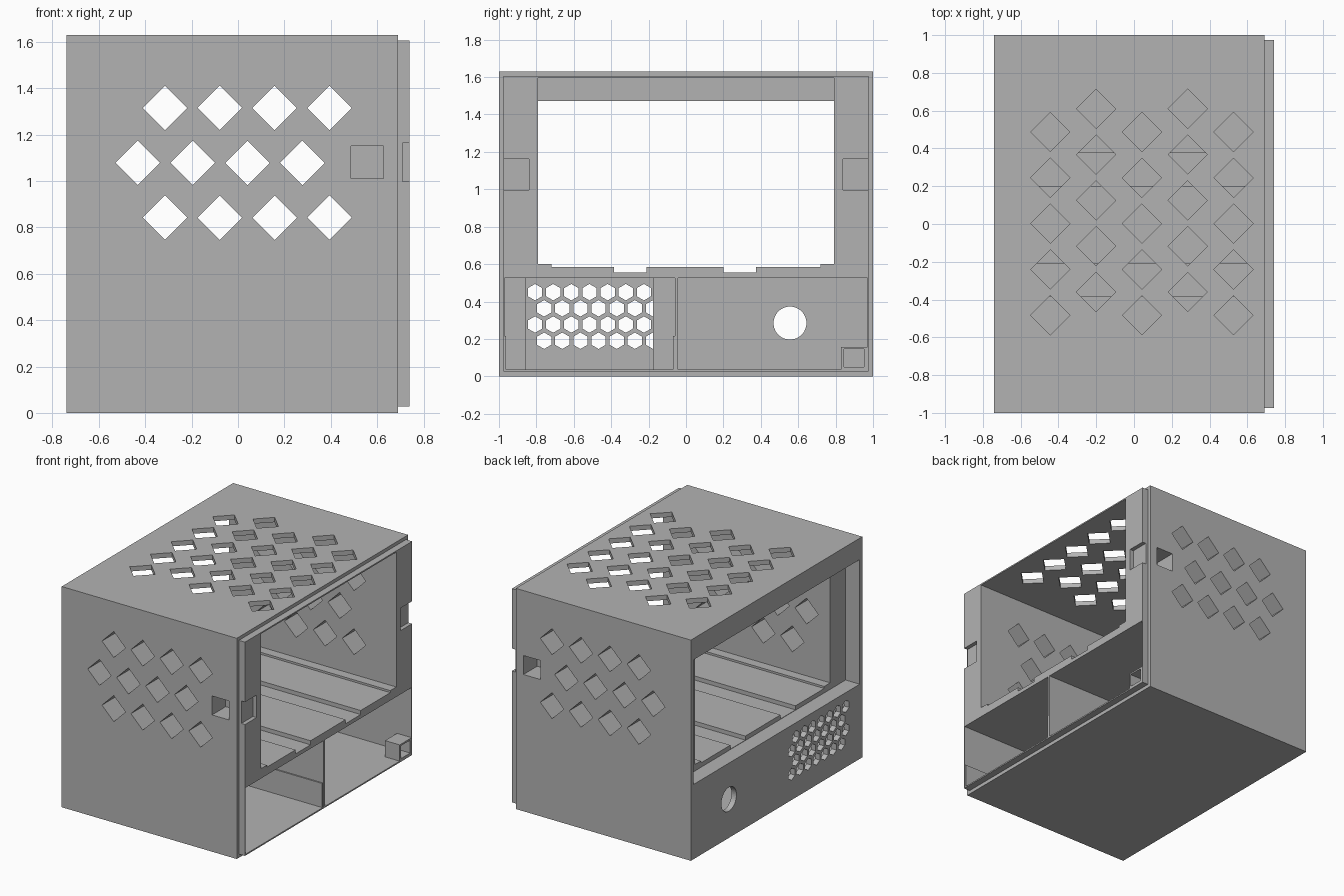
import bpy, bmesh, math
from mathutils import Vector

if "Cube" in bpy.data.objects:
    bpy.data.objects.remove(bpy.data.objects["Cube"])

grey = bpy.data.materials.new("plain_grey")
grey.diffuse_color = (0.45, 0.45, 0.45, 1)
grey.use_nodes = True
grey.node_tree.nodes["Principled BSDF"].inputs["Base Color"].default_value = grey.diffuse_color


def prism(bm, pts, axis, lo, hi):
    """Extrude a 2D outline along an axis: x uses (y,z), y uses (x,z), z uses (x,y)."""
    def place(p, d):
        c = list(p)
        c.insert("xyz".index(axis), d)
        return bm.verts.new(c)
    a = [place(p, lo) for p in pts]
    b = [place(p, hi) for p in pts]
    bm.faces.new(a)
    bm.faces.new(b[::-1])
    for i in range(len(pts)):
        j = (i + 1) % len(pts)
        bm.faces.new((a[j], a[i], b[i], b[j]))


def box(bm, x0, x1, y0, y1, z0, z1):
    prism(bm, [(y0, z0), (y1, z0), (y1, z1), (y0, z1)], "x", x0, x1)


def ngon(cx, cy, r, n, turn=0.0):
    return [(cx + r * math.cos(turn + 2 * math.pi * i / n),
             cy + r * math.sin(turn + 2 * math.pi * i / n)) for i in range(n)]


def make(name, build):
    bm = bmesh.new()
    build(bm)
    bmesh.ops.recalc_face_normals(bm, faces=bm.faces)
    me = bpy.data.meshes.new(name)
    bm.to_mesh(me)
    bm.free()
    me.materials.append(grey)
    ob = bpy.data.objects.new(name, me)
    bpy.context.collection.objects.link(ob)
    return ob


def boolean(target, build, operation="DIFFERENCE"):
    tool = make("cutter", build)
    tool.hide_render = True
    mod = target.modifiers.new("cut", "BOOLEAN")
    mod.operation, mod.object, mod.solver = operation, tool, "EXACT"
    bpy.context.view_layer.update()
    me = bpy.data.meshes.new_from_object(
        target.evaluated_get(bpy.context.evaluated_depsgraph_get()))
    target.modifiers.clear()
    target.data = me
    bpy.data.objects.remove(tool)


# Outer shell with the stepped lip on the open side
case = make("case_shell", lambda bm: box(bm, -0.74, 0.69, -1, 1, 0, 1.63))
boolean(case, lambda bm: box(bm, 0.5, 0.74, -0.975, 0.975, 0.027, 1.605), "UNION")

# Main chamber, its shelf has raised edges and two grooves
chamber = [(-0.79, 1.595), (-0.79, 0.60), (-0.72, 0.60), (-0.72, 0.585),
           (-0.385, 0.585), (-0.385, 0.555), (-0.21, 0.555), (-0.21, 0.585),
           (0.2, 0.585), (0.2, 0.555), (0.375, 0.555), (0.375, 0.585),
           (0.72, 0.585), (0.72, 0.60), (0.79, 0.60), (0.79, 1.595)]
boolean(case, lambda bm: prism(bm, chamber, "x", -0.70, 0.8))

# Display window recess
boolean(case, lambda bm: box(bm, -0.8, -0.625, -0.97, 0.97, 0.552, 1.472))


# Two lower bays
def bays(bm):
    box(bm, -0.70, 0.8, -0.97, -0.06, 0.037, 0.527)
    box(bm, -0.70, 0.8, -0.042, 0.97, 0.037, 0.527)
boolean(case, bays)


# Diamond vents through both side walls
def side_vents(bm):
    for z, x0 in ((1.315, -0.315), (1.078, -0.432), (0.842, -0.315)):
        for i in range(4):
            prism(bm, ngon(x0 + 0.2365 * i, z, 0.096, 4), "y", -1.1, 1.1)
boolean(case, side_vents)


# Diamond vents in the roof
def roof_vents(bm):
    for i in range(5):
        x = -0.443 + 0.2425 * i
        y0 = 0.61 if i % 2 else 0.487
        for j in range(5):
            prism(bm, ngon(x, y0 - 0.2425 * j, 0.104, 4), "z", 1.5, 1.7)
boolean(case, roof_vents)


# Speaker holes and the round knob hole
def panel_holes(bm):
    for row in range(4):
        y0 = -0.807 + 0.0485 * (row % 2)
        for i in range(7):
            prism(bm, ngon(y0 + 0.097 * i, 0.45 - 0.0865 * row, 0.044, 6, math.pi / 2),
                  "x", -0.8, -0.65)
    prism(bm, ngon(0.556, 0.285, 0.088, 48), "x", -0.8, -0.65)
boolean(case, panel_holes)


# Latch pockets in the side walls and in the lip
def pockets(bm):
    for s in (-1, 1):
        y0, y1 = sorted((s * 0.84, s * 1.1))
        box(bm, 0.488, 0.628, y0, y1, 1.01, 1.15)
        box(bm, 0.71, 0.8, y0, y1, 0.997, 1.163)
boolean(case, pockets)


# Speaker mounting blocks beside the hole grid
def blocks(bm):
    box(bm, -0.702, -0.62, -0.972, -0.855, 0.035, 0.529)
    box(bm, -0.702, -0.62, -0.177, -0.058, 0.035, 0.529)
make("speaker_mounts", blocks)


# Low guide ribs along the speaker bay
def ribs(bm):
    box(bm, -0.62, 0.735, -0.972, -0.962, 0.035, 0.215)
    box(bm, -0.62, 0.735, -0.07, -0.058, 0.035, 0.215)
make("guide_ribs", ribs)

# Small square socket in the corner of the right bay
socket = make("corner_socket", lambda bm: box(bm, 0.62, 0.74, 0.83, 0.972, 0.035, 0.157))
boolean(socket, lambda bm: box(bm, 0.63, 0.8, 0.845, 0.953, 0.05, 0.145))
